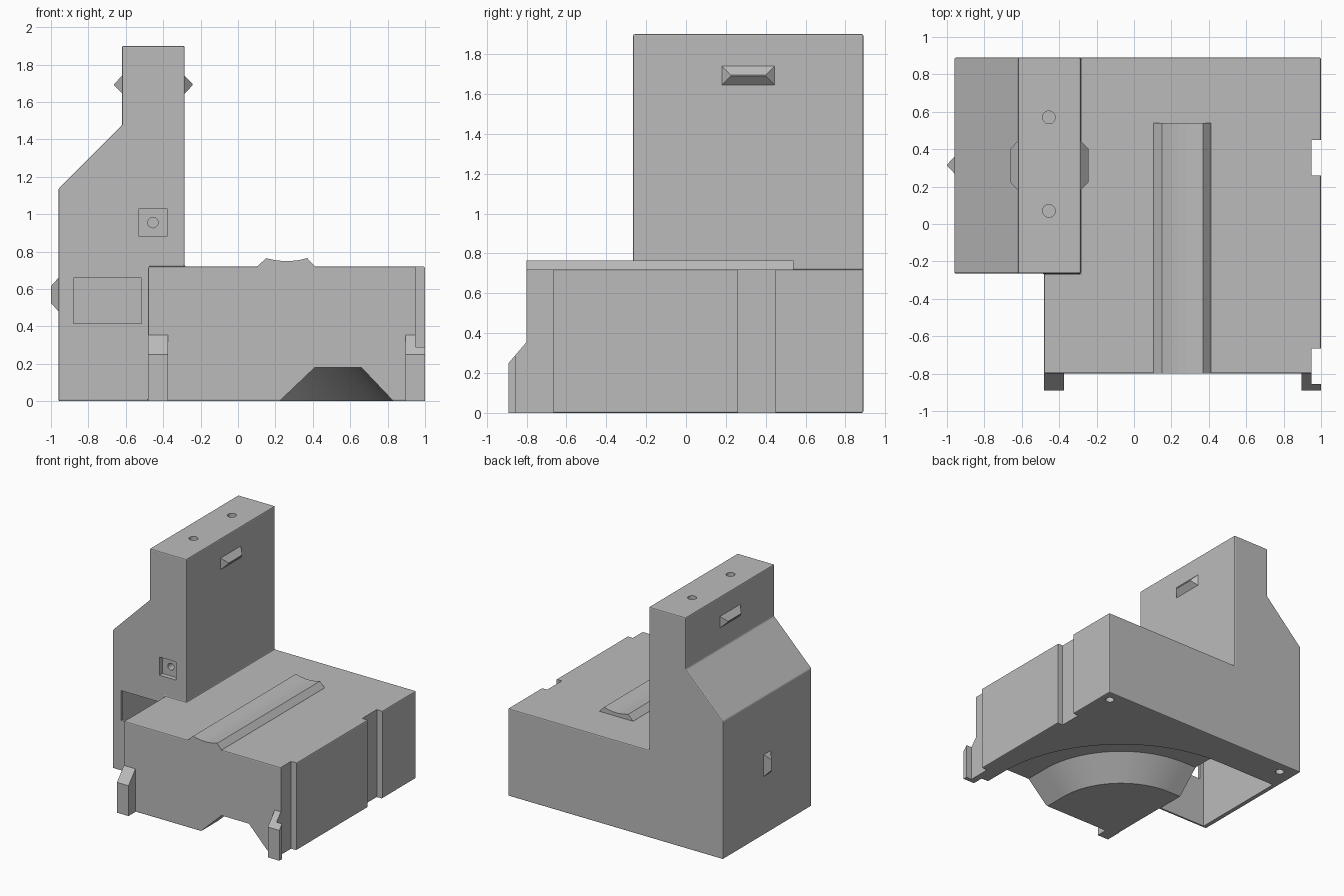
import bpy, bmesh, math
from mathutils import Vector

cube = bpy.data.objects.get("Cube")
if cube:
    bpy.data.objects.remove(cube, do_unlink=True)

grey = bpy.data.materials.new("plain grey")
grey.use_nodes = True
COLOUR = (0.5, 0.5, 0.5, 1)
grey.diffuse_color = COLOUR
grey.node_tree.nodes["Principled BSDF"].inputs["Base Color"].default_value = COLOUR


def make(name, bm):
    bmesh.ops.recalc_face_normals(bm, faces=bm.faces)
    mesh = bpy.data.meshes.new(name)
    bm.to_mesh(mesh)
    bm.free()
    mesh.materials.append(grey)
    obj = bpy.data.objects.new(name, mesh)
    bpy.context.collection.objects.link(obj)
    return obj


def loft(name, rings):
    """Closed solid through rings of equal length."""
    bm = bmesh.new()
    loops = [[bm.verts.new(p) for p in ring] for ring in rings]
    n = len(loops[0])
    for a, b in zip(loops, loops[1:]):
        for i in range(n):
            j = (i + 1) % n
            bm.faces.new((a[i], a[j], b[j], b[i]))
    bm.faces.new(loops[0])
    bm.faces.new(loops[-1])
    return make(name, bm)


def box(name, x, y, z):
    return loft(name, [[(x[0], y[0], h), (x[1], y[0], h), (x[1], y[1], h), (x[0], y[1], h)] for h in z])


def extrude_y(name, profile, y0, y1):
    return loft(name, [[(x, y, z) for x, z in profile] for y in (y0, y1)])


def extrude_x(name, profile, x0, x1):
    return loft(name, [[(x, y, z) for y, z in profile] for x in (x0, x1)])


def rod(name, centre, axis, radius, half):
    """Short cylinder along a main axis."""
    bm = bmesh.new()
    bmesh.ops.create_cone(bm, cap_ends=True, segments=24, radius1=radius, radius2=radius, depth=2 * half)
    turn = Vector((0, 0, 1)).rotation_difference(Vector(axis))
    for v in bm.verts:
        v.co = turn @ v.co + Vector(centre)
    return make(name, bm)


def apply(obj, mod):
    bpy.context.view_layer.objects.active = obj
    bpy.ops.object.modifier_apply(modifier=mod.name)


def combine(obj, other, operation):
    mod = obj.modifiers.new("combine", 'BOOLEAN')
    mod.operation = operation
    mod.solver = 'EXACT'
    mod.object = other
    apply(obj, mod)
    bpy.data.objects.remove(other, do_unlink=True)


# Tower and rear block share one outline, the front block joins it
housing = extrude_y("housing", [
    (-0.96, 0), (-0.96, 1.135), (-0.62, 1.475), (-0.62, 1.9),
    (-0.285, 1.9), (-0.285, 0.72), (1, 0.72), (1, 0)], -0.265, 0.89)
combine(housing, box("front_block", (-0.48, 1), (-0.8, 0.1), (0, 0.72)), 'UNION')
bevel = housing.modifiers.new("soft_edges", 'BEVEL')
bevel.width = 0.008
bevel.segments = 2
bevel.limit_method = 'ANGLE'
apply(housing, bevel)

# Front feet with sloped tops
foot = [(-0.89, 0), (-0.89, 0.25), (-0.8, 0.355), (-0.75, 0.355), (-0.75, 0)]
for x0, x1 in ((-0.48, -0.375), (0.895, 1.0)):
    combine(housing, extrude_x("front_foot", foot, x0, x1), 'UNION')

# Channels in the left side
for y0, y1 in ((-0.855, -0.665), (0.26, 0.45)):
    combine(housing, box("channel_cutter", (0.95, 1.1), (y0, y1), (-0.1, 0.8)), 'DIFFERENCE')

# Hollow under the tower, open to the floor, and its front window
combine(housing, box("hollow_cutter", (-0.92, -0.48), (-0.245, 0.6), (-0.1, 0.85)), 'DIFFERENCE')
combine(housing, box("window_cutter", (-0.88, -0.515), (-0.4, 0), (0.415, 0.66)), 'DIFFERENCE')

# Curved tunnel from the front edge round into the hollow
cx, cy = -0.37, -0.6
section = [(0.57, -0.02), (0.78, 0.18), (1.03, 0.18), (1.22, -0.02)]
rings = [[(cx + u, -1.0, z) for u, z in section]]
STEPS = 32
for i in range(STEPS + 1):
    a = i / STEPS * math.pi / 2
    rings.append([(cx + u * math.cos(a), cy + u * math.sin(a), z) for u, z in section])
rings.append([(-0.6, cy + u, z) for u, z in section])
combine(housing, loft("tunnel_cutter", rings), 'DIFFERENCE')

# Square recess with a round hole on the tower front
pocket = box("pocket_cutter", (-0.53, -0.38), (-0.4, -0.225), (0.88, 1.03))
combine(housing, pocket, 'DIFFERENCE')
combine(housing, rod("pocket_hole", (-0.455, -0.2, 0.955), (0, 1, 0), 0.028, 0.07), 'DIFFERENCE')

# Screw holes in the tower top and in the floor
for x, y, z in ((-0.455, 0.57, 1.9), (-0.455, 0.07, 1.9), (0.92, 0.8, 0), (-0.83, 0.79, 0)):
    combine(housing, rod("screw_hole", (x, y, z), (0, 0, 1), 0.034, 0.08), 'DIFFERENCE')

# Raised rail with a dished top
dish = [(0.26 + 0.11 * t, 0.749 + 0.016 * t * t) for t in (-1, -0.6, -0.2, 0.2, 0.6, 1)]
rail = [(0.1, 0.71), (0.105, 0.722)] + dish + [(0.41, 0.722), (0.415, 0.71)]
extrude_y("top_rail", rail, -0.8, 0.54)


def catch(name, x, out, y, z, ridge_y, ridge_z):
    """Wedge-shaped bump on a side wall, rising to a ridge."""
    corners = lambda d, ys, zs: [(d, ys[0], zs[0]), (d, ys[1], zs[0]), (d, ys[1], zs[1]), (d, ys[0], zs[1])]
    loft(name, [corners(x, y, z), corners(x + out, ridge_y, ridge_z)])


# Side catches on the tower
for name, x, out in (("left_catch", -0.285, 0.043), ("right_catch", -0.62, -0.043)):
    catch(name, x, out, (0.18, 0.445), (1.645, 1.74), (0.225, 0.4), (1.69, 1.695))
catch("low_catch", -0.96, -0.04, (0.27, 0.36), (0.48, 0.66), (0.313, 0.317), (0.525, 0.615))
